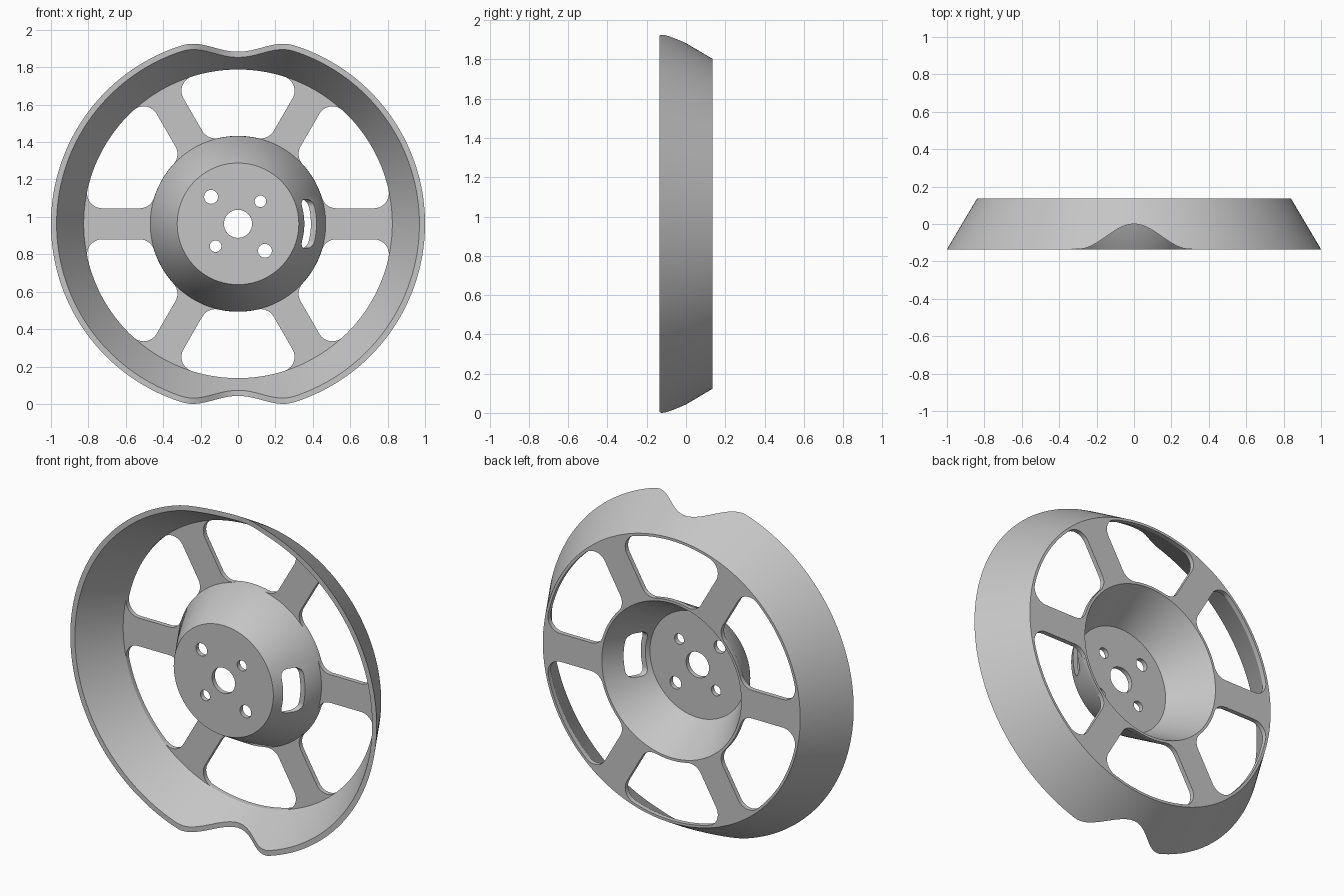
import bpy, bmesh, math
from mathutils import Matrix

CENTRE_Z = 0.963
FRONT, BACK, WEB = -0.135, 0.135, 0.108   # depths: front rim, back face, web front
SLOPE = 0.593                             # radius lost per unit of depth
R_HUB, R_OPEN, HALF_SPOKE, FILLET = 0.47, 0.825, 0.083, 0.08

cube = bpy.data.objects.get("Cube")
if cube:
    bpy.data.objects.remove(cube, do_unlink=True)

grey = bpy.data.materials.new("light_grey")
grey.use_nodes = True
grey.diffuse_color = (0.56, 0.56, 0.56, 1)
grey.node_tree.nodes["Principled BSDF"].inputs["Base Color"].default_value = (0.56, 0.56, 0.56, 1)


def make_object(name, bm):
    bmesh.ops.recalc_face_normals(bm, faces=bm.faces)
    mesh = bpy.data.meshes.new(name)
    bm.to_mesh(mesh)
    bm.free()
    mesh.materials.append(grey)
    ob = bpy.data.objects.new(name, mesh)
    ob.location.z = CENTRE_Z
    bpy.context.collection.objects.link(ob)
    return ob


def select(ob):
    bpy.ops.object.select_all(action='DESELECT')
    ob.select_set(True)
    bpy.context.view_layer.objects.active = ob


def smooth(ob):
    select(ob)
    bpy.ops.object.shade_smooth_by_angle(angle=math.radians(30))


def revolve(name, section, steps):
    """Sweep a closed (radius, depth) section, given per angle, round the y axis."""
    bm = bmesh.new()
    rings = []
    for i in range(steps):
        a = math.tau * i / steps
        rings.append([bm.verts.new((r * math.sin(a), y, r * math.cos(a))) for r, y in section(a)])
    n = len(rings[0])
    for i in range(steps):
        p, q = rings[i], rings[(i + 1) % steps]
        for j in range(n):
            k = (j + 1) % n
            bm.faces.new((p[j], p[k], q[k], q[j]))
    return make_object(name, bm)


def prism(bm, outline, lo, hi, place):
    """Extrude an outline between two depths; place maps (u, v, depth) to a point."""
    a = [bm.verts.new(place(u, v, lo)) for u, v in outline]
    b = [bm.verts.new(place(u, v, hi)) for u, v in outline]
    bm.faces.new(a)
    bm.faces.new(b[::-1])
    for i in range(len(a)):
        j = (i + 1) % len(a)
        bm.faces.new((a[i], b[i], b[j], a[j]))


def arc(cx, cy, r, a0, a1, n=10):
    return [(cx + r * math.cos(a0 + (a1 - a0) * i / n),
             cy + r * math.sin(a0 + (a1 - a0) * i / n)) for i in range(n + 1)]


# Conical rim, with a bell-shaped notch at the top and bottom of its front edge
def notched_edge(radius, a):
    y = FRONT
    for _ in range(12):
        r = radius - SLOPE * (y - FRONT)
        x = min(abs(r * math.sin(a)), 0.3)
        y = FRONT - FRONT * 0.5 * (1 + math.cos(math.pi * x / 0.3))
    return radius - SLOPE * (y - FRONT), y


def rim_section(a):
    return [notched_edge(1.0, a), notched_edge(0.97, a),
            (R_OPEN, WEB), (R_OPEN, BACK), (0.84, BACK)]


smooth(revolve("rim", rim_section, 240))

# Six spokes flaring into the rim and the hub
side = HALF_SPOKE + FILLET
x_in = math.sqrt((R_HUB + FILLET) ** 2 - side ** 2)
x_out = math.sqrt((R_OPEN - FILLET) ** 2 - side ** 2)
ang_in, ang_out = math.atan2(side, x_in), math.atan2(side, x_out)
edge = (arc(x_in, side, FILLET, math.pi + ang_in, 1.5 * math.pi)
        + arc(x_out, side, FILLET, -math.pi / 2, ang_out))
outline = (edge + arc(0, 0, R_OPEN + 0.004, ang_out, -ang_out, 16)
           + [(x, -y) for x, y in reversed(edge)]
           + arc(0, 0, R_HUB - 0.006, -ang_in, ang_in, 16))
for i in range(6):
    bm = bmesh.new()
    prism(bm, outline, WEB, BACK, lambda u, v, d: (u, d, v))
    bmesh.ops.rotate(bm, verts=bm.verts, cent=(0, 0, 0),
                     matrix=Matrix.Rotation(math.radians(60 * i), 3, 'Y'))
    smooth(make_object(f"spoke_{i + 1}", bm))

# Dished hub with a centre bore
hub = revolve("hub", lambda a: [(0.075, FRONT), (0.325, FRONT), (0.469, WEB), (R_HUB, BACK),
                                (0.455, BACK), (0.311, -WEB), (0.075, -WEB)], 144)

# Bolt holes and the side slot, cut out of the hub
bm = bmesh.new()
for x, z, r in ((-0.144, 0.144, 0.037), (0.144, -0.144, 0.037),
                (0.12, 0.12, 0.031), (-0.12, -0.12, 0.031)):
    prism(bm, arc(x, z, r, 0, math.tau, 32)[:-1], -0.2, 0, lambda u, v, d: (u, d, v))
slot = []
for i, (y, z) in enumerate(((-0.015, 0.09), (-0.045, 0.09), (-0.045, -0.09), (-0.015, -0.09))):
    slot += arc(y, z, 0.04, i * math.pi / 2, (i + 1) * math.pi / 2, 8)
prism(bm, slot, 0.2, 0.6, lambda u, v, d: (d, u, v))
cutter = make_object("hub_cutter", bm)
cutter.hide_render = True
cut = hub.modifiers.new("holes", 'BOOLEAN')
cut.operation = 'DIFFERENCE'
cut.solver = 'EXACT'
cut.object = cutter
select(hub)
bpy.ops.object.modifier_apply(modifier=cut.name)
bpy.data.objects.remove(cutter, do_unlink=True)
smooth(hub)
